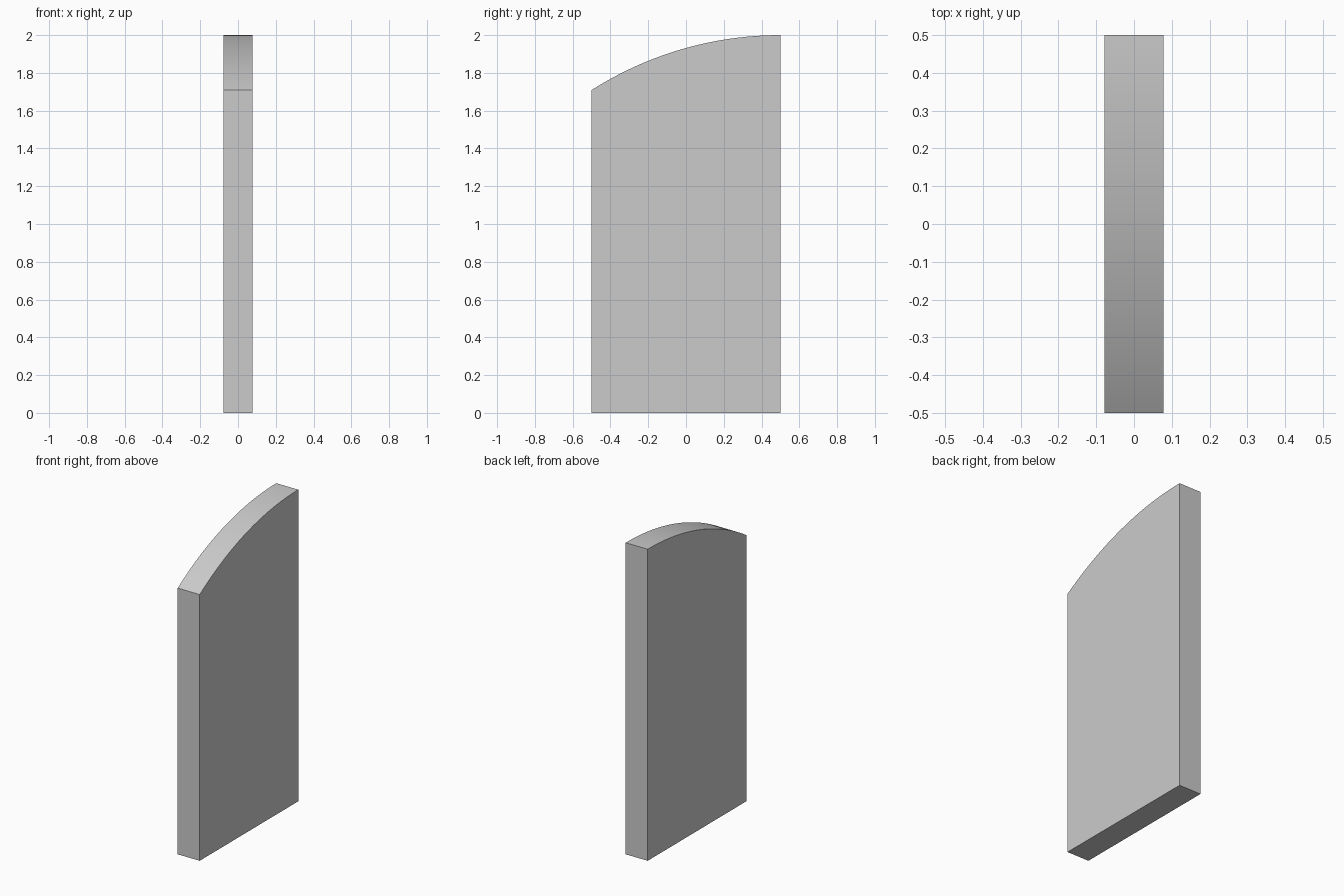
import bpy, bmesh, math

if "Cube" in bpy.data.objects:
    bpy.data.objects.remove(bpy.data.objects["Cube"])

HALF_X, HALF_Y, TOP, LOW = 0.078, 0.5, 2.0, 1.709
SEGMENTS = 32

# Side profile: straight edges with an arched top that is level at the back
drop = TOP - LOW
radius = (1 + drop ** 2) / (2 * drop)
sweep = math.asin(1 / radius)
profile = [(-HALF_Y, 0), (HALF_Y, 0)]
for i in range(SEGMENTS + 1):
    a = sweep * i / SEGMENTS
    profile.append((HALF_Y - radius * math.sin(a), TOP - radius * (1 - math.cos(a))))

# Panel: extrude the profile across its thickness
bm = bmesh.new()
face = bm.faces.new([bm.verts.new((-HALF_X, y, z)) for y, z in profile])
result = bmesh.ops.extrude_face_region(bm, geom=[face])
moved = [v for v in result["geom"] if isinstance(v, bmesh.types.BMVert)]
bmesh.ops.translate(bm, verts=moved, vec=(2 * HALF_X, 0, 0))
bmesh.ops.recalc_face_normals(bm, faces=bm.faces)
mesh = bpy.data.meshes.new("arched_panel")
bm.to_mesh(mesh)
bm.free()

panel = bpy.data.objects.new("arched_panel", mesh)
bpy.context.collection.objects.link(panel)
bpy.context.view_layer.objects.active = panel
panel.select_set(True)
bpy.ops.object.shade_smooth_by_angle(angle=math.radians(30))
